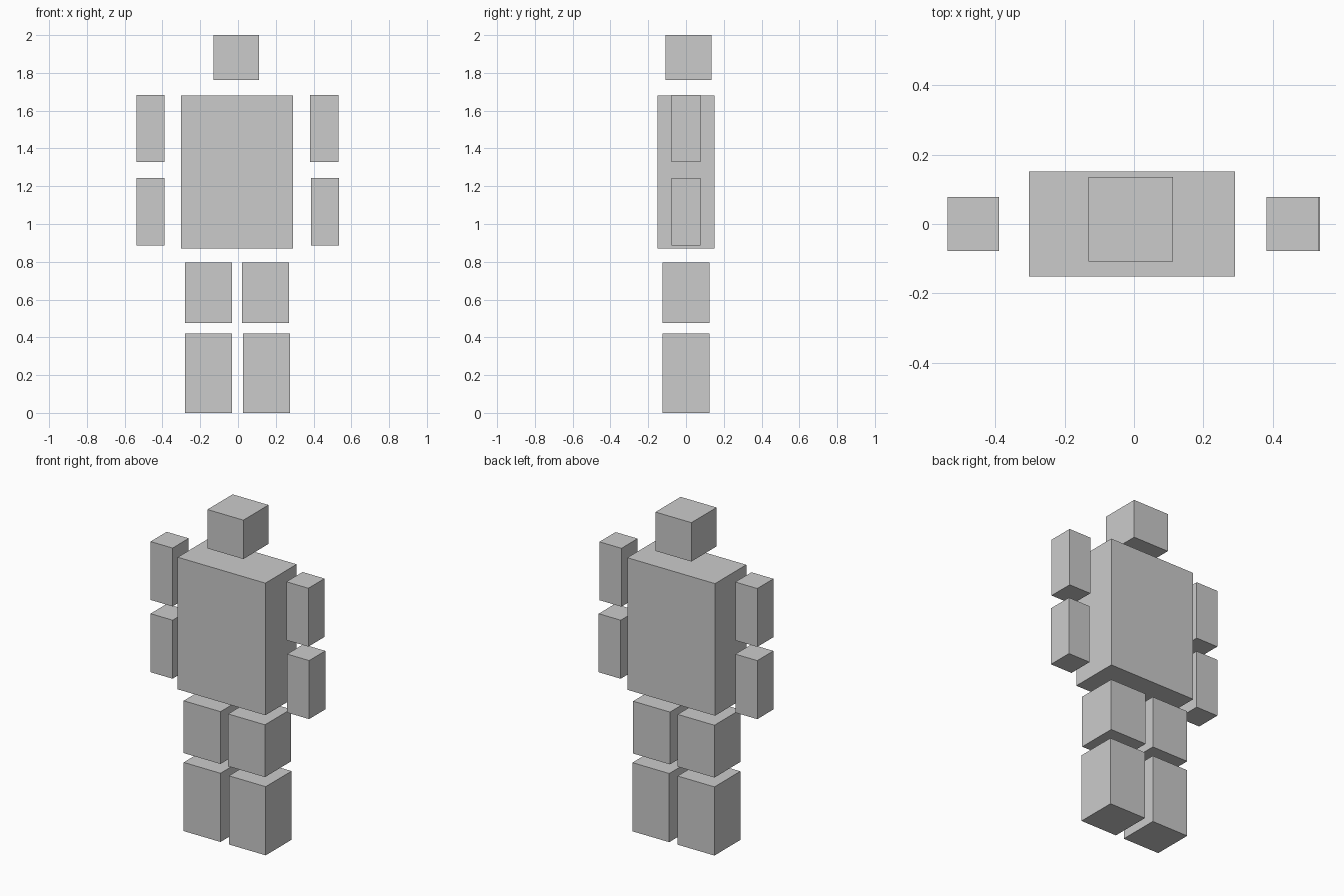
import bpy
from mathutils import Vector

if "Cube" in bpy.data.objects:
    bpy.data.objects.remove(bpy.data.objects["Cube"])


def box(name, x, y, z):
    """Box spanning the given (min, max) ranges."""
    lo, hi = Vector((x[0], y[0], z[0])), Vector((x[1], y[1], z[1]))
    bpy.ops.mesh.primitive_cube_add(size=1, location=(lo + hi) / 2)
    ob = bpy.context.object
    ob.name = name
    ob.scale = hi - lo
    bpy.ops.object.transform_apply(location=False, rotation=False, scale=True)
    return ob


# Head and torso
box("head", (-0.131, 0.112), (-0.108, 0.135), (1.762, 2.0))
box("torso", (-0.302, 0.291), (-0.151, 0.151), (0.871, 1.679))

# Arms: upper and lower blocks, slightly uneven from side to side
ARM_Y = (-0.078, 0.078)
UPPER_ARM_Z, LOWER_ARM_Z = (1.327, 1.684), (0.885, 1.243)
box("upper_arm_left", (-0.537, -0.388), ARM_Y, UPPER_ARM_Z)
box("lower_arm_left", (-0.537, -0.388), ARM_Y, LOWER_ARM_Z)
box("upper_arm_right", (0.382, 0.531), ARM_Y, UPPER_ARM_Z)
box("lower_arm_right", (0.387, 0.536), ARM_Y, LOWER_ARM_Z)

# Legs: thigh and shin blocks
LEG_Y = (-0.125, 0.125)
THIGH_Z, SHIN_Z = (0.477, 0.797), (0.0, 0.42)
box("thigh_left", (-0.28, -0.031), LEG_Y, THIGH_Z)
box("shin_left", (-0.28, -0.031), LEG_Y, SHIN_Z)
box("thigh_right", (0.021, 0.27), LEG_Y, THIGH_Z)
box("shin_right", (0.026, 0.275), LEG_Y, SHIN_Z)
